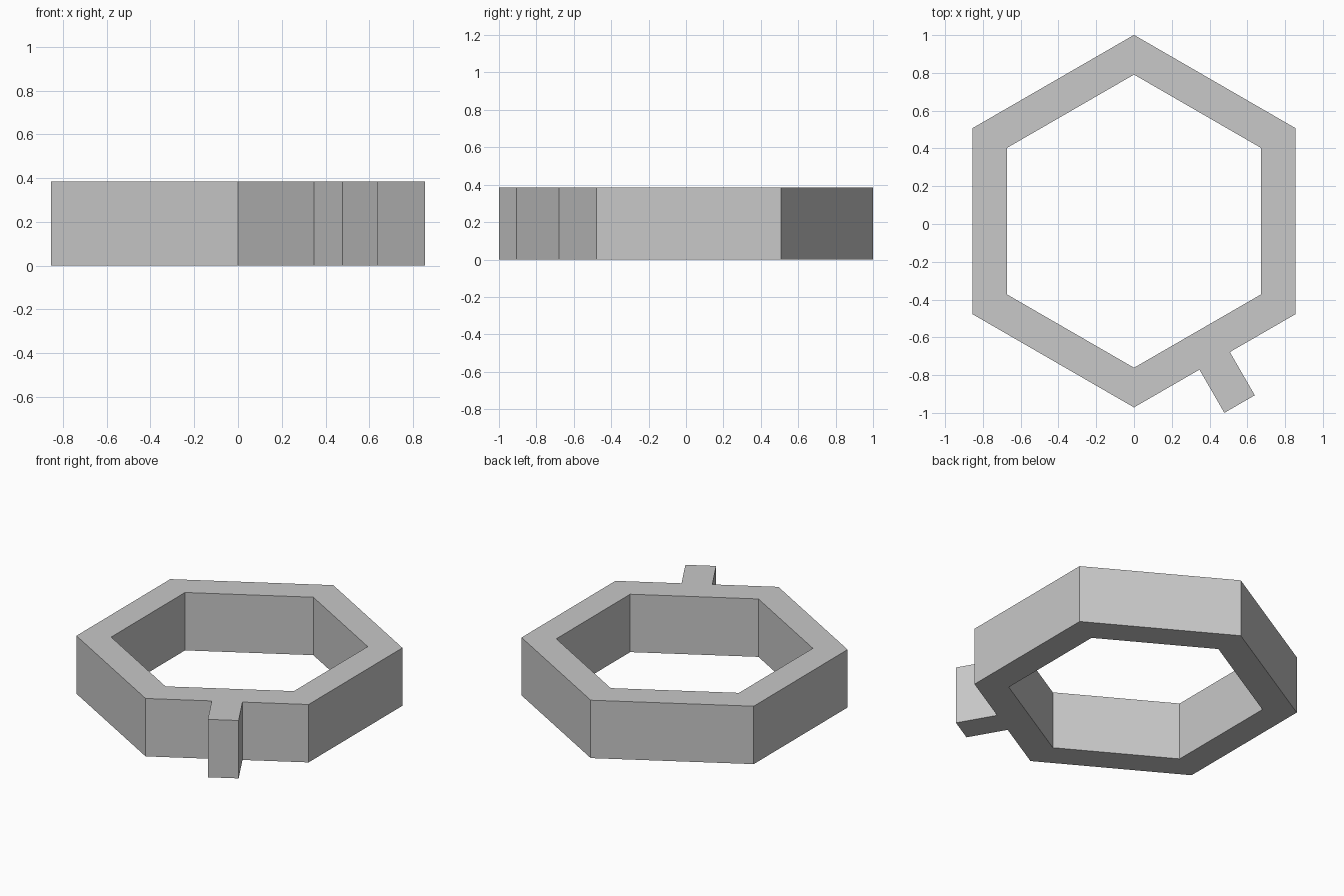
import bpy
import bmesh
from math import pi
from mathutils import Vector, Matrix

cube = bpy.data.objects.get("Cube")
if cube:
    bpy.data.objects.remove(cube, do_unlink=True)

HEIGHT = 0.385
OUTER, INNER = 0.986, 0.776       # corner radii of the hexagons
TAB_REACH, TAB_HALF = 1.118, 0.093
CENTRE = Vector((0, 0.015, 0))

# Grey material
grey = bpy.data.materials.new("light_grey")
grey.use_nodes = True
colour = (0.58, 0.58, 0.58, 1)
grey.diffuse_color = colour
grey.node_tree.nodes["Principled BSDF"].inputs["Base Color"].default_value = colour


def polar(radius, angle):
    return CENTRE + Matrix.Rotation(angle, 3, 'Z') @ Vector((radius, 0, 0))


# Plan of the hexagonal ring, corners pointing front and back
bm = bmesh.new()
corners = [-pi / 2 + i * pi / 3 for i in range(6)]
outer = [bm.verts.new(polar(OUTER, a)) for a in corners]
inner = [bm.verts.new(polar(INNER, a)) for a in corners]

# Tab standing out from the middle of the front left side
middle = (outer[0].co + outer[1].co) / 2
out = (middle - CENTRE).normalized()
along = (outer[1].co - outer[0].co).normalized()
reach = out * (TAB_REACH - (middle - CENTRE).length)
root = [bm.verts.new(middle + along * s * TAB_HALF) for s in (-1, 1)]
tip = [bm.verts.new(v.co + reach) for v in root]
bm.faces.new((root[0], tip[0], tip[1], root[1]))

# Ring sides; the first one shares the root edge of the tab
for i in range(6):
    j = (i + 1) % 6
    extra = root if i == 0 else []
    bm.faces.new([inner[i], outer[i], *extra, outer[j], inner[j]])

mesh = bpy.data.meshes.new("hexagon_ring_with_tab")
bm.to_mesh(mesh)
bm.free()
mesh.materials.append(grey)
ring = bpy.data.objects.new("hexagon_ring_with_tab", mesh)
bpy.context.collection.objects.link(ring)

# Raise the plan to full height
solid = ring.modifiers.new("height", 'SOLIDIFY')
solid.thickness = HEIGHT
solid.offset = 1
